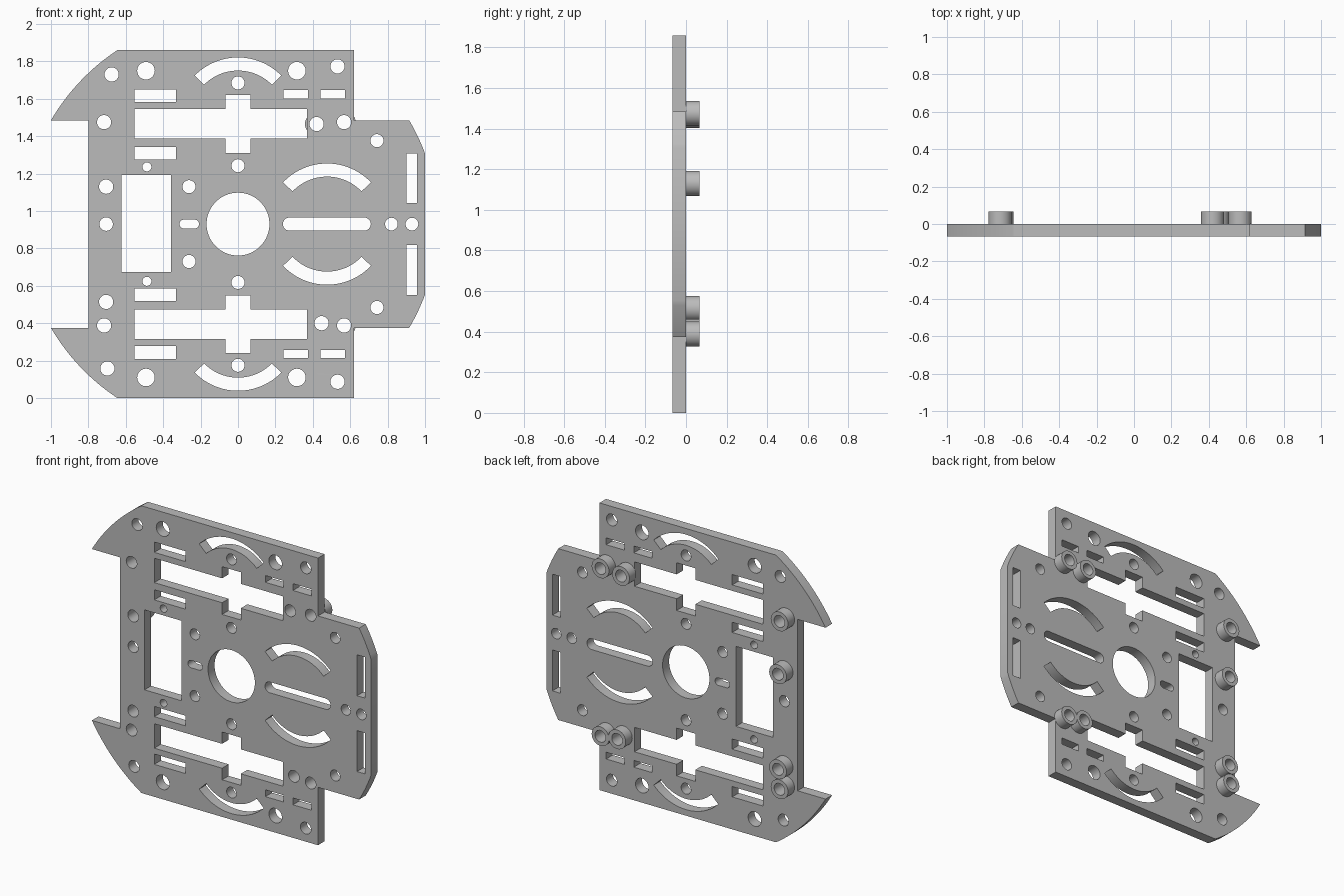
import bpy, bmesh
from math import sin, cos, pi, radians, atan2, hypot
from mathutils import Matrix

if "Cube" in bpy.data.objects:
    bpy.data.objects.remove(bpy.data.objects["Cube"])

MID = 0.93        # height of the horizontal symmetry line
THICK = 0.067     # plate thickness and spacer length
HOLE = 0.038

grey = bpy.data.materials.new("plain grey")
grey.use_nodes = True
grey.diffuse_color = (0.5, 0.5, 0.5, 1)
grey.node_tree.nodes["Principled BSDF"].inputs["Base Color"].default_value = (0.5, 0.5, 0.5, 1)


# Profile helpers: each returns a closed loop of (x, z) points
def arc(x, z, r, a0, a1, n):
    return [(x + r * cos(a0 + (a1 - a0) * i / n), z + r * sin(a0 + (a1 - a0) * i / n))
            for i in range(n + 1)]


def circle(x, z, r=HOLE, n=32):
    return arc(x, z, r, 0, 2 * pi, n)[:-1]


def rect(x0, x1, z0, z1):
    return [(x0, z0), (x1, z0), (x1, z1), (x0, z1)]


def round_slot(x0, x1, r):
    return (arc(x1 - r, MID, r, -pi / 2, pi / 2, 12)
            + arc(x0 + r, MID, r, pi / 2, 3 * pi / 2, 12))


def arc_slot(x, z, half_angle):
    a0, a1 = pi / 2 - half_angle, pi / 2 + half_angle
    return arc(x, z, 0.324, a0, a1, 24) + arc(x, z, 0.254, a1, a0, 24)


def mirror(loop):
    return [(x, 2 * MID - z) for x, z in loop]


def arc_between(p, q, n):
    a0, a1 = atan2(p[1] - MID, p[0]), atan2(q[1] - MID, q[0])
    r0, r1 = hypot(p[0], p[1] - MID), hypot(q[0], q[1] - MID)
    pts = []
    for i in range(n + 1):
        t = i / n
        a, r = a0 + (a1 - a0) * t, r0 + (r1 - r0) * t
        pts.append((r * cos(a), MID + r * sin(a)))
    return pts


def extrude_profile(name, loops, y_mid):
    """Fill nested loops as a flat shape and give it thickness along y."""
    curve = bpy.data.curves.new(name, 'CURVE')
    curve.dimensions = '2D'
    curve.fill_mode = 'BOTH'
    curve.extrude = THICK / 2
    for loop in loops:
        spline = curve.splines.new('POLY')
        spline.points.add(len(loop) - 1)
        for point, (x, z) in zip(spline.points, loop):
            point.co = (x, z, 0, 1)
        spline.use_cyclic_u = True
    obj = bpy.data.objects.new(name, curve)
    bpy.context.collection.objects.link(obj)
    bpy.ops.object.select_all(action='DESELECT')
    bpy.context.view_layer.objects.active = obj
    obj.select_set(True)
    bpy.ops.object.convert(target='MESH')
    obj = bpy.context.view_layer.objects.active
    mesh = obj.data
    bm = bmesh.new()
    bm.from_mesh(mesh)
    bmesh.ops.transform(bm, verts=bm.verts, matrix=Matrix.Translation((0, y_mid, 0))
                        @ Matrix.Rotation(pi / 2, 4, 'X'))
    bmesh.ops.remove_doubles(bm, verts=bm.verts, dist=0.0001)
    bmesh.ops.recalc_face_normals(bm, faces=bm.faces)
    bm.to_mesh(mesh)
    bm.free()
    mesh.materials.clear()
    mesh.materials.append(grey)
    bpy.ops.object.shade_smooth_by_angle(angle=radians(30))
    return obj


# Outer outline: upper half, then its mirror image in reverse
upper = ([(-0.8, 1.485)] + arc_between((-1, 1.485), (-0.645, 1.86), 16)
         + [(0.62, 1.86), (0.62, 1.485)]
         + arc_between((0.915, 1.485), (1, 1.307), 8))
outline = upper + mirror(upper)[::-1]

# Openings that appear above and below the symmetry line
paired = [circle(x, z, r) for x, z, r in (
    (-0.492, 1.75, 0.047), (0.315, 1.75, 0.047), (0.532, 1.773, HOLE),
    (0, 1.685, 0.035), (0, 1.242, 0.035), (0.743, 1.376, 0.035),
    (-0.487, 1.236, 0.024), (-0.262, 1.13, 0.035))]
paired += [rect(*r) for r in (
    (-0.553, -0.331, 1.583, 1.65), (-0.553, -0.331, 1.275, 1.341),
    (0.243, 0.374, 1.602, 1.646), (0.441, 0.572, 1.602, 1.646),
    (0.9, 0.957, 1.043, 1.308))]
# cross-shaped motor slot
paired.append([(-0.553, 1.387), (-0.067, 1.387), (-0.067, 1.311), (0.067, 1.311),
               (0.067, 1.387), (0.369, 1.387), (0.369, 1.545), (0.067, 1.545),
               (0.067, 1.62), (-0.067, 1.62), (-0.067, 1.545), (-0.553, 1.545)])
paired += [arc_slot(0, 1.497, radians(45.5)), arc_slot(0.476, MID, radians(46.5))]

# Openings that appear once
single = [circle(0, MID, 0.168, 64), circle(0.82, MID, 0.034), circle(0.93, MID, 0.034),
          circle(-0.705, MID, 0.036), circle(-0.676, 1.73), circle(-0.698, 0.158),
          rect(-0.623, -0.358, 0.674, 1.192),
          round_slot(-0.313, -0.208, 0.024), round_slot(0.24, 0.71, 0.035)]

# Screw positions that carry a spacer on the back
spacers = [(-0.716, 1.475), (-0.705, 1.13), (-0.705, 0.514), (-0.716, 0.388),
           (0.42, 1.465), (0.567, 1.475), (0.447, 0.4), (0.567, 0.388)]

plate_loops = ([outline] + paired + [mirror(l) for l in paired] + single
               + [circle(x, z) for x, z in spacers])
extrude_profile("chassis_plate", plate_loops, -THICK / 2)

# Tubular spacers behind the plate
for i, (x, z) in enumerate(spacers, 1):
    extrude_profile(f"spacer_{i}", [circle(x, z, 0.062), circle(x, z)], THICK / 2)
